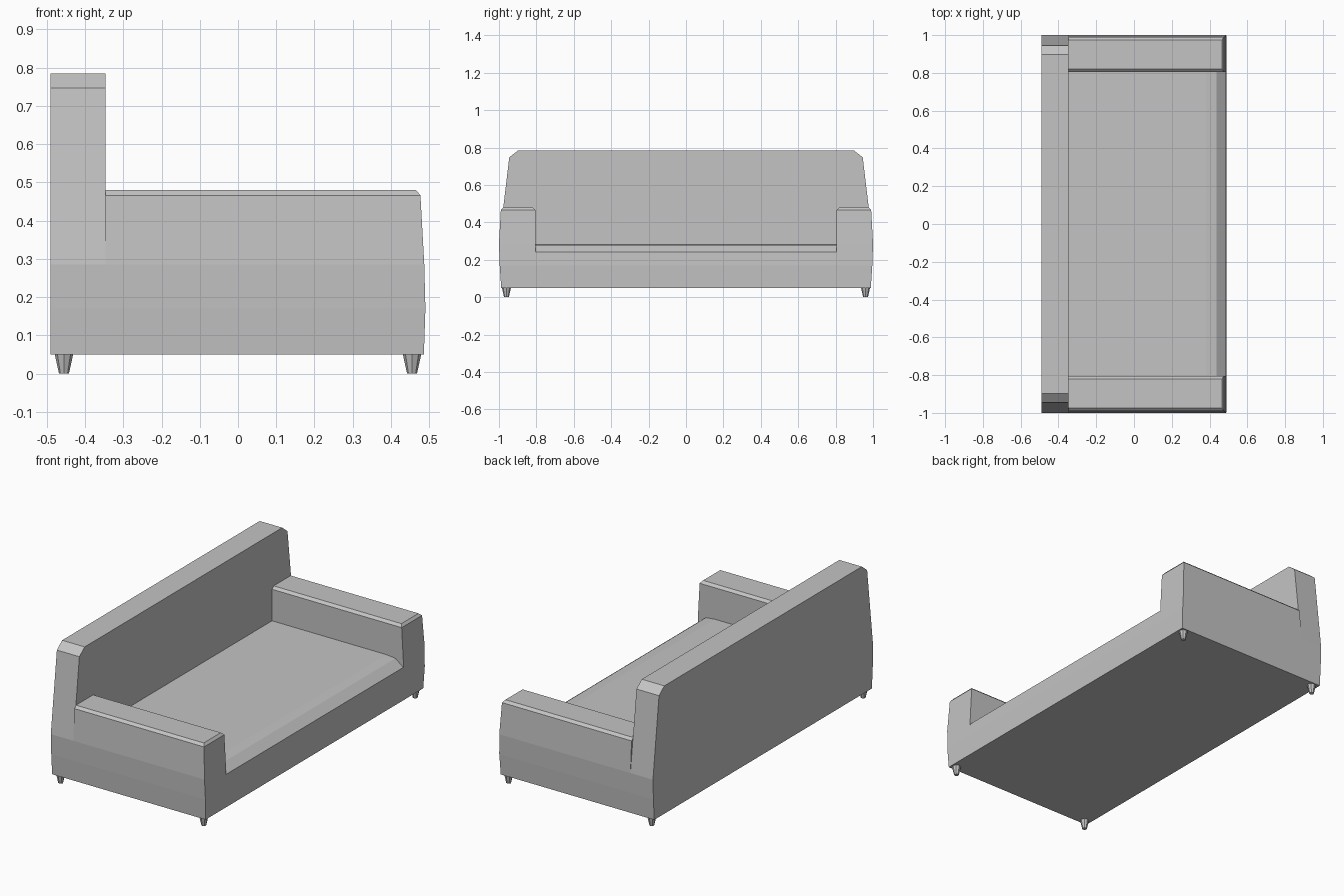
import bpy, bmesh, math

if "Cube" in bpy.data.objects:
    bpy.data.objects.remove(bpy.data.objects["Cube"])

# One plain grey for the whole sofa
grey = bpy.data.materials.new("light grey")
grey.diffuse_color = (0.55, 0.55, 0.55, 1)
grey.use_nodes = True
grey.node_tree.nodes["Principled BSDF"].inputs["Base Color"].default_value = grey.diffuse_color


def finish(name, bm):
    bmesh.ops.recalc_face_normals(bm, faces=bm.faces)
    me = bpy.data.meshes.new(name)
    bm.to_mesh(me)
    bm.free()
    me.materials.append(grey)
    ob = bpy.data.objects.new(name, me)
    bpy.context.collection.objects.link(ob)
    return ob


def loft(name, left, right):
    """Skin two matching loops of points and cap both ends."""
    bm = bmesh.new()
    a = [bm.verts.new(p) for p in left]
    b = [bm.verts.new(p) for p in right]
    n = len(a)
    for i in range(n):
        j = (i + 1) % n
        bm.faces.new((a[i], a[j], b[j], b[i]))
    # caps as level strips, pairing points from both sides
    for loop in (a, b):
        if n % 2 == 0:
            for i in range(n // 2 - 1):
                bm.faces.new((loop[i], loop[i + 1], loop[n - 2 - i], loop[n - 1 - i]))
        else:
            bm.faces.new(loop)
    return finish(name, bm)


# Backrest: bulging sides, clipped top corners
half = [(0.988, 0.05), (0.996, 0.17), (1.0, 0.285), (0.945, 0.747), (0.897, 0.785)]
outline = half + [(-y, z) for y, z in reversed(half)]
loft("backrest", [(-0.49, y, z) for y, z in outline],
     [(-0.347, y, z) for y, z in outline])

# Seat: rounded front edge, between the arms
seat = [(-0.347, 0.05), (0.486, 0.05), (0.49, 0.17), (0.487, 0.24),
        (0.437, 0.279), (0.38, 0.285), (-0.347, 0.285)]
loft("seat", [(x, -0.805, z) for x, z in seat], [(x, 0.805, z) for x, z in seat])

# Arms: outer y, inner y, front x at each height
levels = [(0.05, 0.988, 0.805, 0.486), (0.17, 0.996, 0.805, 0.49),
          (0.285, 1.0, 0.805, 0.487), (0.466, 0.99, 0.805, 0.477),
          (0.48, 0.975, 0.82, 0.465)]
for side, s in (("left", -1), ("right", 1)):
    ring = [(s * o, z, f) for z, o, i, f in levels]
    ring += [(s * i, z, f) for z, o, i, f in reversed(levels)]
    loft(side + "_arm", [(-0.347, y, z) for y, z, f in ring],
         [(f, y, z) for y, z, f in ring])

# Four tapered feet
for xn, x in (("back", -0.455), ("front", 0.455)):
    for yn, y in (("left", -0.96), ("right", 0.96)):
        bm = bmesh.new()
        bmesh.ops.create_cone(bm, cap_ends=True, segments=8, radius1=0.013,
                              radius2=0.024, depth=0.05)
        bmesh.ops.translate(bm, verts=bm.verts, vec=(x, y, 0.025))
        finish(f"{xn}_{yn}_foot", bm)
